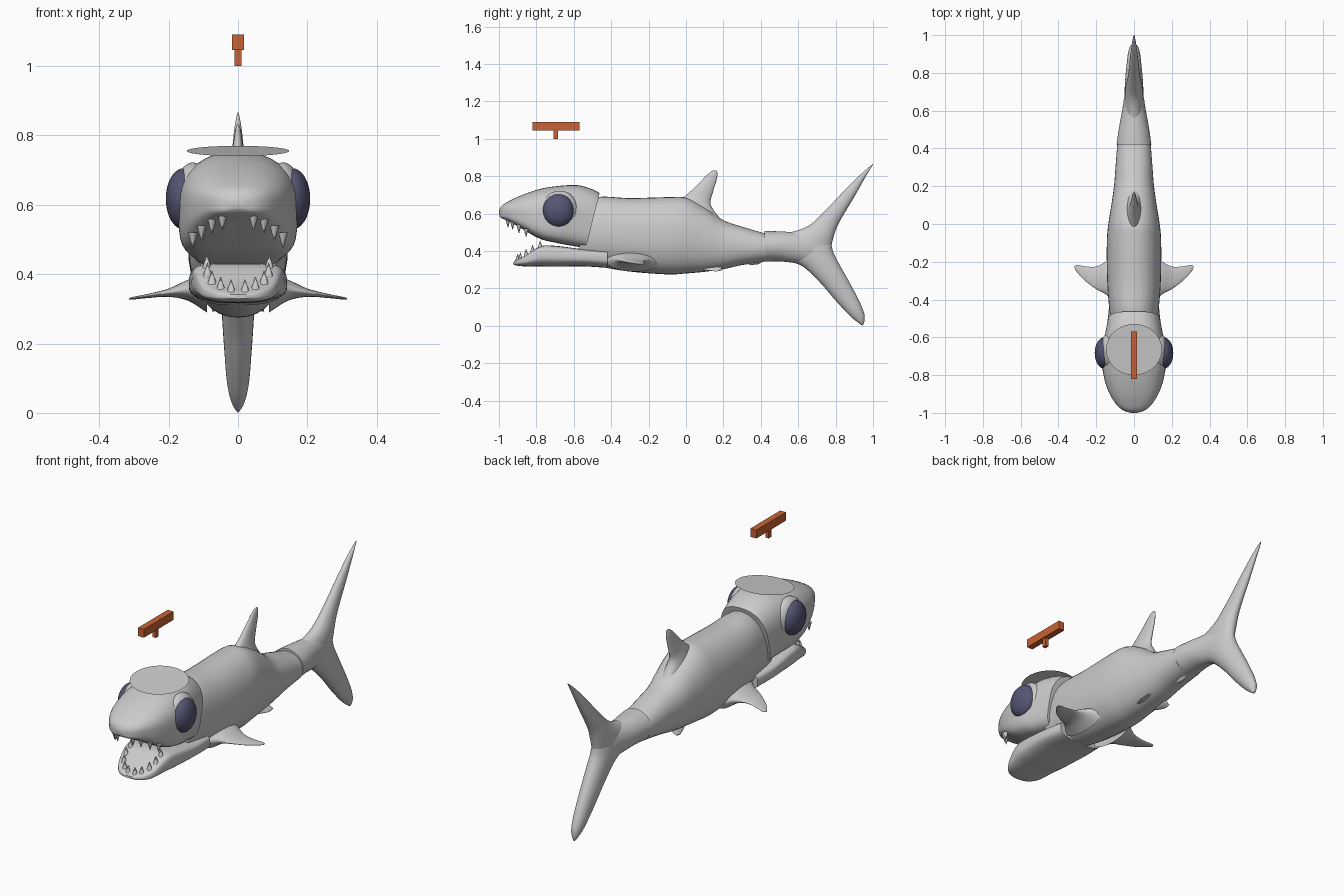
import bpy, bmesh, math
from mathutils import Vector

if "Cube" in bpy.data.objects:
    bpy.data.objects.remove(bpy.data.objects["Cube"])

def material(name, rgb):
    m = bpy.data.materials.new(name)
    m.diffuse_color = (*rgb, 1)
    m.use_nodes = True
    m.node_tree.nodes["Principled BSDF"].inputs["Base Color"].default_value = m.diffuse_color
    return m

GREY = material("skin grey", (0.6, 0.6, 0.6))
EYE = material("dark blue", (0.09, 0.09, 0.17))
ORANGE = material("orange", (0.58, 0.12, 0.035))

def finish(ob, name, mat, mirror=False):
    ob.name = name
    ob.data.materials.append(mat)
    bpy.context.view_layer.objects.active = ob
    for o in bpy.context.selected_objects:
        o.select_set(False)
    ob.select_set(True)
    bpy.ops.object.shade_smooth_by_angle(angle=math.radians(45))
    if mirror:
        m = ob.modifiers.new("Mirror", 'MIRROR')
        m.use_mirror_merge = False
    return ob

def catmull(a, b, c, d, t):
    return 0.5 * (2*b + (c-a)*t + (2*a-5*b+4*c-d)*t*t + (3*b-a-3*c+d)*t**3)

def loft(name, sections, n_top=2.0, n_bot=2.0, axis=(1, 0, 0), mirror=False,
         ring=36, steps=5):
    """Skin superelliptic rings; each section is (end a, end b, half width)."""
    axis = Vector(axis)
    secs = [(Vector(a), Vector(b), w) for a, b, w in sections]
    dense = []
    for i in range(len(secs) - 1):
        q = [secs[max(i-1, 0)], secs[i], secs[i+1], secs[min(i+2, len(secs)-1)]]
        for k in range(steps):
            dense.append([catmull(*[s[j] for s in q], k/steps) for j in range(3)])
    dense.append(secs[-1])
    bm = bmesh.new()
    rings = []
    for a, b, w in dense:
        r = []
        for k in range(ring):
            t = 2*math.pi*k/ring
            s, c = math.sin(t), math.cos(t)
            e = 2/(n_top if s > 0 else n_bot)
            u = math.copysign(abs(s)**e, s)
            v = math.copysign(abs(c)**e, c)
            r.append(bm.verts.new((a+b)/2 + (a-b)/2*u + axis*max(w, 0.001)*v))
        rings.append(r)
    for r, q in zip(rings, rings[1:]):
        for k in range(ring):
            bm.faces.new((r[k], r[(k+1) % ring], q[(k+1) % ring], q[k]))
    bm.faces.new(rings[0])
    bm.faces.new(rings[-1])
    bmesh.ops.recalc_face_normals(bm, faces=bm.faces)
    me = bpy.data.meshes.new(name)
    bm.to_mesh(me)
    bm.free()
    ob = bpy.data.objects.new(name, me)
    bpy.context.collection.objects.link(ob)
    return finish(ob, name, GREY, mirror)

def side(rows):
    """Rows of (y, z, y, z, half width) on the centre plane."""
    return [((0, a, b), (0, c, d), w) for a, b, c, d, w in rows]

def upright(rows):
    """Rows of (y, top z, bottom z, half width)."""
    return side([(y, t, y, b, w) for y, t, b, w in rows])

# Head shell with flat sloping upper jaw and slanted rear rim
loft("head", side([
    (-1.0, .615, -.998, .588, .02), (-.985, .642, -.985, .575, .06),
    (-.95, .665, -.945, .558, .10), (-.88, .698, -.87, .515, .14),
    (-.78, .732, -.78, .465, .165), (-.68, .748, -.69, .443, .171),
    (-.58, .752, -.62, .430, .156), (-.50, .730, -.56, .420, .143),
    (-.462, .710, -.535, .415, .137)]), 2.4, 4.5)

# Body and lower jaw
loft("body", upright([
    (-.57, .66, .325, .115), (-.46, .69, .315, .130), (-.30, .683, .290, .142),
    (-.10, .688, .275, .144), (0, .685, .280, .136), (.10, .635, .289, .120),
    (.20, .565, .303, .106), (.30, .530, .325, .098), (.43, .492, .345, .088)]), 2.2, 2.2)
loft("lower_jaw", upright([
    (-.923, .341, .329, .03), (-.905, .352, .322, .07), (-.86, .375, .318, .105),
    (-.78, .425, .318, .128), (-.70, .428, .316, .136), (-.55, .410, .318, .142),
    (-.42, .400, .310, .130)]), 5, 2.5)

# Dorsal fin
loft("dorsal_fin", side([
    (-.06, .65, .22, .53, .05), (.02, .715, .135, .64, .028),
    (.075, .768, .143, .71, .018), (.11, .805, .161, .77, .012),
    (.14, .828, .168, .808, .007), (.156, .832, .165, .828, .002)]))

# Tail stalk and lobes
loft("tail_stalk", upright([
    (.42, .508, .343, .092), (.50, .505, .345, .081), (.60, .500, .335, .063),
    (.70, .500, .335, .045), (.775, .465, .40, .012)]))
loft("tail_upper_lobe", side([
    (.52, .49, .77, .38, .05), (.65, .532, .785, .46, .044),
    (.75, .622, .815, .545, .032), (.86, .738, .897, .685, .021),
    (.95, .825, .965, .805, .011), (1.0, .866, 1.0, .862, .002)]))
loft("tail_lower_lobe", side([
    (.51, .355, .775, .47, .05), (.62, .32, .785, .40, .05),
    (.72, .228, .822, .325, .046), (.80, .135, .87, .24, .040),
    (.88, .05, .925, .135, .032), (.925, .014, .953, .065, .020),
    (.945, .001, .953, .02, .005)]))

# Paired pectoral fins, drawn from root to tip
loft("pectoral_fins", [
    ((.09, -.43, .35), (.09, -.14, .34), .055), ((.145, -.375, .355), (.145, -.195, .352), .030),
    ((.20, -.345, .347), (.20, -.225, .346), .012), ((.26, -.30, .337), (.26, -.224, .337), .006),
    ((.30, -.257, .331), (.30, -.216, .331), .004), ((.314, -.235, .329), (.314, -.222, .329), .002)],
    axis=(0, 0, 1), mirror=True)

# Small belly fins
loft("pelvic_fins", [
    ((.03, .04, .32), (.03, .19, .33), .02), ((.055, .09, .303), (.055, .19, .31), .01),
    ((.075, .15, .293), (.075, .19, .297), .003)], axis=(0, 0, 1), mirror=True)
loft("anal_fin", side([
    (.26, .34, .43, .37, .03), (.31, .335, .415, .347, .02), (.35, .325, .385, .329, .006)]))

# Eyes and brow swellings
for name, loc, scale, mat in (
        ("eyes", (.157, -.683, .617), (.051, .083, .088), EYE),
        ("eye_sockets", (.13, -.675, .622), (.053, .098, .10), GREY)):
    bpy.ops.mesh.primitive_uv_sphere_add(segments=32, ring_count=20, radius=1)
    ob = bpy.context.object
    for v in ob.data.vertices:
        v.co = Vector(loc) + Vector([a*b for a, b in zip(v.co, scale)])
    finish(ob, name, mat, True)

# Teeth along both jaws
def teeth(name, spots, height, down):
    bm = bmesh.new()
    for x, y, z in spots:
        for sx in (-1, 1):
            r = bmesh.ops.create_cone(bm, cap_ends=True, segments=8, radius1=.014,
                                      radius2=.001, depth=height)
            for v in r["verts"]:
                f = -1 if down else 1
                v.co = Vector((sx*x + v.co.x, y + f*v.co.y, z + f*v.co.z))
    me = bpy.data.meshes.new(name)
    bm.to_mesh(me)
    bm.free()
    ob = bpy.data.objects.new(name, me)
    bpy.context.collection.objects.link(ob)
    finish(ob, name, GREY)

teeth("upper_teeth", [(.045, -.952, .548), (.075, -.927, .538), (.105, -.893, .518),
                      (.13, -.855, .498)], .045, True)
teeth("lower_teeth", [(.02, -.9, .365), (.05, -.885, .372), (.075, -.855, .39),
                      (.088, -.82, .412), (.09, -.78, .435)], .04, False)

# Flat tilted disc over the head
bpy.ops.mesh.primitive_circle_add(vertices=40, radius=1, fill_type='NGON',
                                  location=(0, -.665, .755), rotation=(.11, 0, 0))
bpy.context.object.scale = (.148, .136, 1)
finish(bpy.context.object, "head_disc", GREY)

# Floating T-shaped marker
for name, loc, size in (("marker_bar", (0, -.695, 1.068), (.034, .25, .045)),
                        ("marker_stem", (0, -.697, 1.023), (.02, .024, .046))):
    bpy.ops.mesh.primitive_cube_add(size=1, location=loc)
    bpy.context.object.scale = size
    finish(bpy.context.object, name, ORANGE)
